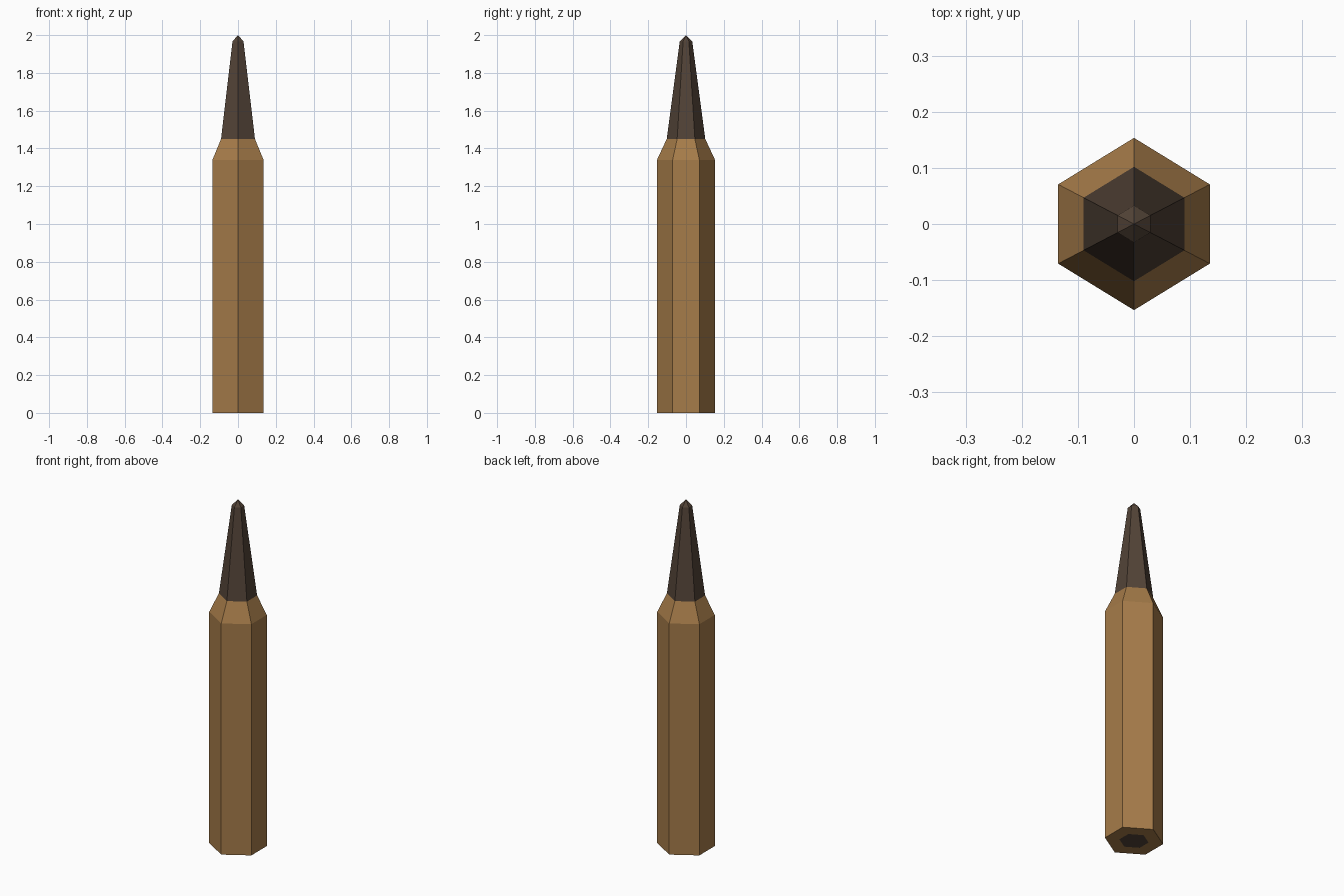
import bpy, bmesh

if "Cube" in bpy.data.objects:
    bpy.data.objects.remove(bpy.data.objects["Cube"])


def material(name, rgb):
    m = bpy.data.materials.new(name)
    m.diffuse_color = (*rgb, 1)
    m.use_nodes = True
    m.node_tree.nodes["Principled BSDF"].inputs["Base Color"].default_value = m.diffuse_color
    return m


wood = material("wood", (0.38, 0.20, 0.067))
graphite = material("graphite", (0.085, 0.056, 0.038))

# Hexagonal cross-section, points facing front and back
HEX = [(0, -1), (0.88, -0.46), (0.88, 0.46), (0, 1), (-0.88, 0.46), (-0.88, -0.46)]


def hex_stack(name, profile, mat, cap_start=False, tip=None):
    """Bridge hexagon rings given as (radius, z), optionally closing the ends."""
    bm = bmesh.new()
    rings = [[bm.verts.new((x * r, y * r, z)) for x, y in HEX] for r, z in profile]
    for a, b in zip(rings, rings[1:]):
        for i in range(6):
            j = (i + 1) % 6
            bm.faces.new((a[i], a[j], b[j], b[i]))
    if cap_start:
        bm.faces.new(rings[0][::-1])
    if tip:
        apex = bm.verts.new((0, 0, tip))
        for i in range(6):
            bm.faces.new((rings[-1][i], rings[-1][(i + 1) % 6], apex))
    me = bpy.data.meshes.new(name)
    bm.to_mesh(me)
    bm.free()
    me.materials.append(mat)
    ob = bpy.data.objects.new(name, me)
    bpy.context.collection.objects.link(ob)
    return ob


# Wooden shaft with bottom rim and sharpened shoulder
hex_stack("wood_shaft", [(0.077, 0), (0.1535, 0), (0.1535, 1.34), (0.102, 1.45)], wood)

# Long dark point
hex_stack("lead_point", [(0.102, 1.45), (0.033, 1.967)], graphite, tip=2.0)

# Core showing at the bottom end, flush with the rim
core = hex_stack("lead_core_end", [(0.077, 0)], graphite, cap_start=True)
